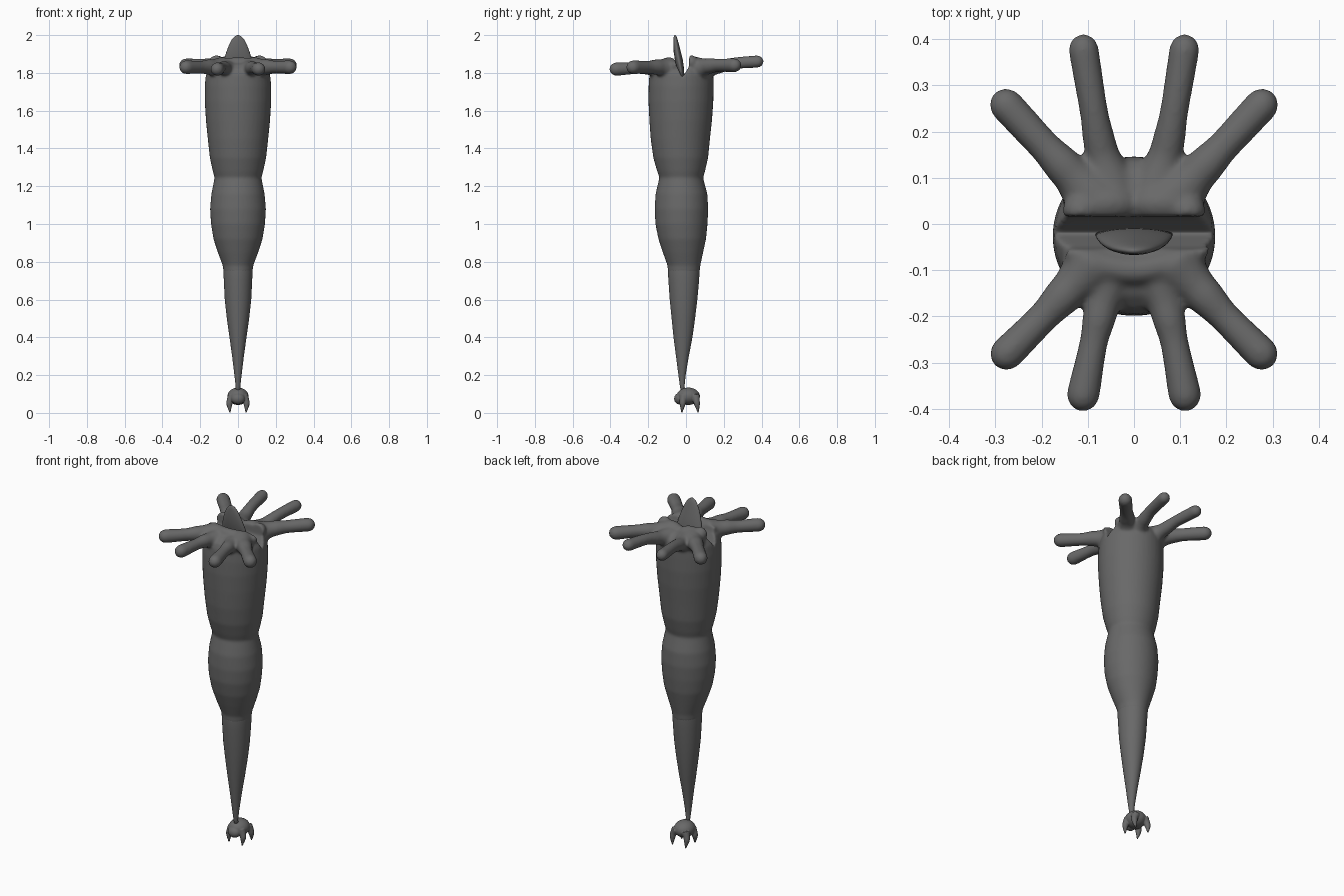
import bpy, bmesh, math
from mathutils import Vector

if "Cube" in bpy.data.objects:
    bpy.data.objects.remove(bpy.data.objects["Cube"])

skin = bpy.data.materials.new("dark_grey_skin")
skin.diffuse_color = (0.14, 0.14, 0.14, 1)
skin.use_nodes = True
skin.node_tree.nodes["Principled BSDF"].inputs["Base Color"].default_value = skin.diffuse_color


def make_object(name, bm):
    bmesh.ops.recalc_face_normals(bm, faces=bm.faces)
    mesh = bpy.data.meshes.new(name)
    bm.to_mesh(mesh)
    bm.free()
    mesh.materials.append(skin)
    for p in mesh.polygons:
        p.use_smooth = True
    ob = bpy.data.objects.new(name, mesh)
    bpy.context.collection.objects.link(ob)
    return ob


def skin_rings(bm, rings):
    """Bridge rings of points and close both ends."""
    rings = [[bm.verts.new(p) for p in r] for r in rings]
    n = len(rings[0])
    for a, b in zip(rings, rings[1:]):
        for i in range(n):
            j = (i + 1) % n
            bm.faces.new((a[i], a[j], b[j], b[i]))
    bm.faces.new(rings[0][::-1])
    bm.faces.new(rings[-1])


def loft(bm, rows, n=40):
    """Stack of horizontal ellipses: z, centre y, x radius, y radius."""
    skin_rings(bm, [[(rx * math.cos(2 * math.pi * i / n),
                      cy + ry * math.sin(2 * math.pi * i / n), z)
                     for i in range(n)] for z, cy, rx, ry in rows])


def tube(bm, pts, radii, n=16, steps=8):
    """Round tube along a smooth path, with a domed tip."""
    pts = [Vector(p) for p in pts]
    path = []
    for k in range(len(pts) - 1):
        p0, p1, p2, p3 = (pts[max(0, min(len(pts) - 1, k + d))] for d in (-1, 0, 1, 2))
        for s in range(steps):
            t = s / steps
            c = 0.5 * (2 * p1 + (p2 - p0) * t + (2 * p0 - 5 * p1 + 4 * p2 - p3) * t * t
                       + (3 * p1 - p0 - 3 * p2 + p3) * t ** 3)
            u = t * t * (3 - 2 * t)
            path.append((c, radii[k] * (1 - u) + radii[k + 1] * u))
    end = (pts[-1] - pts[-2]).normalized()
    for a in (0, 25, 50, 70, 85):
        r = math.radians(a)
        path.append((pts[-1] + end * radii[-1] * math.sin(r), radii[-1] * math.cos(r)))
    rings = []
    for i, (c, r) in enumerate(path):
        d = (path[min(i + 1, len(path) - 1)][0] - path[max(i - 1, 0)][0]).normalized()
        ref = Vector((0, 0, 1)) if abs(d.z) < 0.8 else Vector((0, 1, 0))
        u = d.cross(ref).normalized()
        v = d.cross(u)
        rings.append([c + (u * math.cos(2 * math.pi * j / n)
                           + v * math.sin(2 * math.pi * j / n)) * r for j in range(n)])
    skin_rings(bm, rings)


def ball(bm, centre, size):
    made = bmesh.ops.create_uvsphere(bm, u_segments=24, v_segments=16, radius=1)["verts"]
    for v in made:
        v.co = Vector(centre) + Vector(a * b for a, b in zip(v.co, size))


def remesh(ob, voxel):
    m = ob.modifiers.new("blend", "REMESH")
    m.mode = "VOXEL"
    m.voxel_size = voxel
    m.use_smooth_shade = True


def relax(ob, count):
    m = ob.modifiers.new("relax", "SMOOTH")
    m.factor = 0.5
    m.iterations = count


# Upper body and head with fingers, blended into one skin
bm = bmesh.new()
loft(bm, [(0.74, -.012, .076, .084), (0.78, -.011, .081, .087), (0.85, -.016, .107, .107),
          (0.92, -.02, .13, .126), (1.0, -.024, .143, .138), (1.08, -.024, .148, .142),
          (1.16, -.024, .141, .137), (1.22, -.025, .129, .122), (1.245, -.025, .124, .116),
          (1.28, -.026, .134, .127), (1.35, -.028, .149, .145), (1.45, -.03, .16, .157),
          (1.55, -.028, .17, .166), (1.65, -.027, .176, .172), (1.73, -.026, .176, .172),
          (1.79, -.024, .171, .17), (1.82, -.022, .16, .16), (1.845, -.02, .14, .135),
          (1.857, -.02, .10, .10)])
for s in (-1, 1):
    # Outer and inner fingers, back then front
    tube(bm, [(s * .09, .06, 1.82), (s * .145, .117, 1.835), (s * .20, .175, 1.84), (s * .276, .257, 1.84)],
         [.065, .042, .035, .037])
    tube(bm, [(s * .05, .08, 1.81), (s * .072, .165, 1.83), (s * .088, .25, 1.85), (s * .109, .378, 1.86)],
         [.06, .036, .031, .033])
    tube(bm, [(s * .09, -.09, 1.82), (s * .145, -.147, 1.83), (s * .20, -.205, 1.83), (s * .275, -.28, 1.83)],
         [.065, .042, .034, .037])
    tube(bm, [(s * .05, -.10, 1.81), (s * .072, -.19, 1.825), (s * .088, -.26, 1.825), (s * .11, -.37, 1.82)],
         [.06, .037, .031, .036])
    # Upper lip lobes and raised mouth corners
    ball(bm, (s * .065, .045, 1.845), (.075, .042, .042))
    ball(bm, (s * .115, .03, 1.855), (.04, .035, .038))
# Lower lip
tube(bm, [(-.14, -.055, 1.84), (-.08, -.085, 1.85), (0, -.10, 1.85), (.08, -.085, 1.85), (.14, -.055, 1.84)],
     [.024, .03, .032, .03, .024])
body = make_object("body_with_fingers", bm)

# Wedge that opens the mouth slit
bm = bmesh.new()
skin_rings(bm, [[(x, -.02, 1.775), (x, .015, 1.83), (x, .02, 1.95), (x, -.075, 1.95), (x, -.05, 1.84)]
                for x in (-.25, .25)])
cutter = make_object("mouth_cutter", bm)
cutter.hide_render = True
cutter.hide_viewport = True

remesh(body, .007)
cut = body.modifiers.new("mouth", "BOOLEAN")
cut.operation = "DIFFERENCE"
cut.object = cutter
cut.solver = "EXACT"
remesh(body, .0065)
relax(body, 7)

# Tapering tail
bm = bmesh.new()
loft(bm, [(0.10, -.012, .012, .012), (0.14, -.02, .012, .012), (0.2, -.021, .019, .019),
          (0.3, -.019, .031, .034), (0.4, -.016, .045, .05), (0.5, -.014, .059, .062),
          (0.6, -.013, .07, .073), (0.7, -.012, .075, .081), (0.75, -.012, .077, .084),
          (0.78, -.011, .076, .083)])
make_object("tail", bm)

# Pointed tongue standing in the mouth
bm = bmesh.new()
loft(bm, [(1.76, -.02, .085, .012), (1.82, -.028, .082, .018), (1.87, -.038, .074, .021),
          (1.91, -.046, .062, .019), (1.95, -.052, .047, .015), (1.975, -.055, .034, .011),
          (1.99, -.057, .021, .008), (1.997, -.058, .011, .005), (2.0, -.058, .003, .002)], 32)
make_object("tongue", bm)

# Tail tip: domed knob with a snout and four claws
bm = bmesh.new()
ball(bm, (0, .012, .088), (.056, .062, .046))
ball(bm, (0, -.035, .075), (.036, .028, .03))
for s in (-1, 1):
    for y, y2 in ((-.012, -.022), (.05, .064)):
        tube(bm, [(s * .03, y, .09), (s * .045, (y + y2) / 2, .055), (s * .043, y2, .006)],
             [.024, .017, .005], 12)
claw = make_object("tail_claw", bm)
remesh(claw, .003)
relax(claw, 5)
